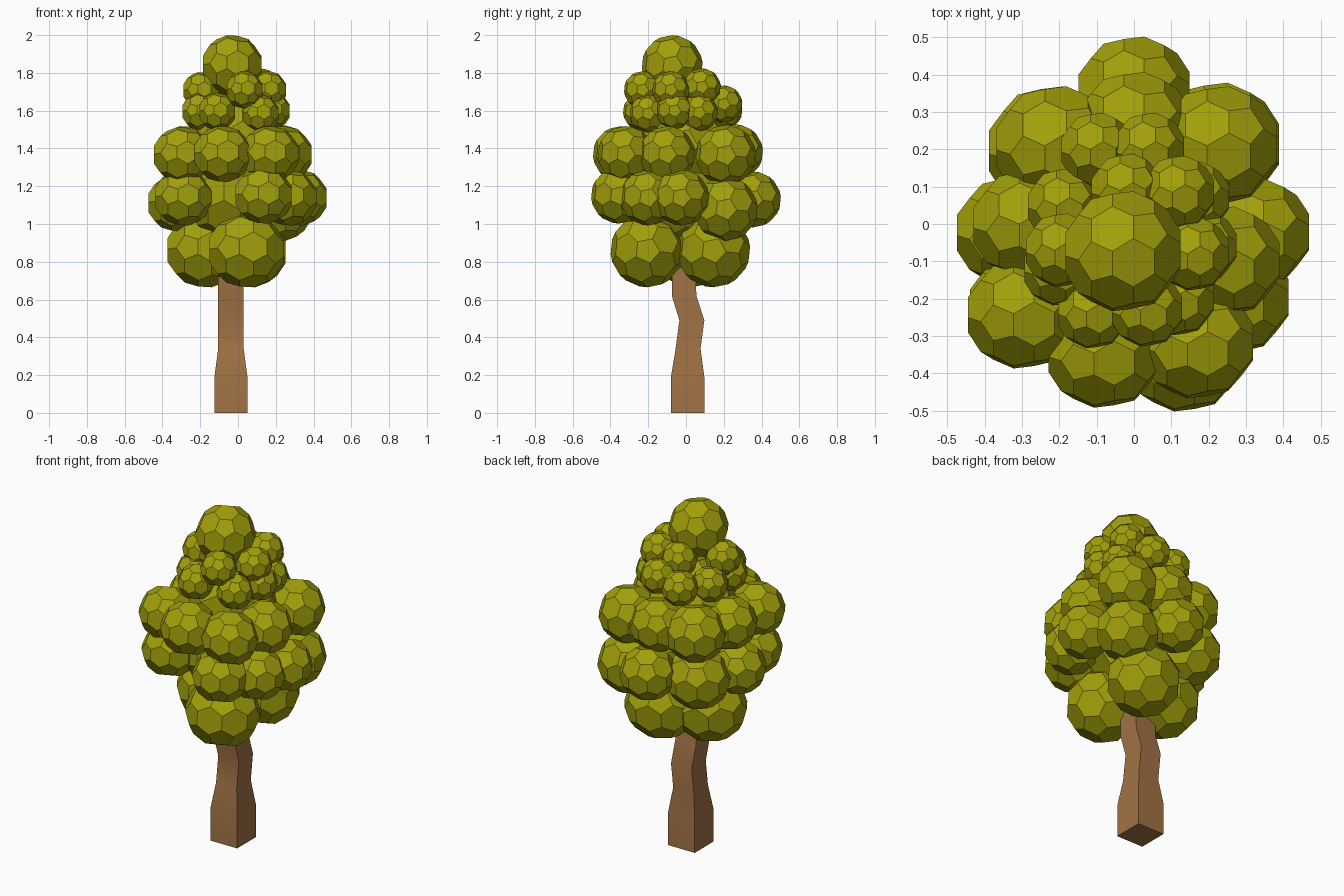
import bpy, bmesh
from math import radians
from mathutils import Vector, Matrix

if "Cube" in bpy.data.objects:
    bpy.data.objects.remove(bpy.data.objects["Cube"])


def material(name, rgb):
    m = bpy.data.materials.new(name)
    m.diffuse_color = (*rgb, 1)
    m.use_nodes = True
    m.node_tree.nodes["Principled BSDF"].inputs["Base Color"].default_value = m.diffuse_color
    return m


def add_object(name, bm, mat):
    bmesh.ops.recalc_face_normals(bm, faces=bm.faces[:])
    mesh = bpy.data.meshes.new(name)
    bm.to_mesh(mesh)
    bm.free()
    ob = bpy.data.objects.new(name, mesh)
    bpy.context.collection.objects.link(ob)
    mesh.materials.append(mat)
    return ob


leaf_mat = material("leaf_green", (0.36, 0.35, 0.003))
bark_mat = material("bark_brown", (0.36, 0.17, 0.06))

# Leaf ball: icosahedron with its corners cut off, five-sided face along x
ico = bmesh.new()
bmesh.ops.create_icosphere(ico, subdivisions=1, radius=1)
ball = bmesh.new()
for e in ico.edges:
    a, b = e.verts[0].co, e.verts[1].co
    for t in (1 / 3, 2 / 3):
        ball.verts.new(a.lerp(b, t).normalized())
ico.free()
bmesh.ops.convex_hull(ball, input=ball.verts[:])
bmesh.ops.dissolve_limit(ball, angle_limit=radians(3), verts=ball.verts[:], edges=ball.edges[:])
bmesh.ops.rotate(ball, verts=ball.verts[:], matrix=Matrix.Rotation(radians(90), 3, 'Y'))
bmesh.ops.rotate(ball, verts=ball.verts[:], matrix=Matrix.Rotation(radians(12), 3, 'X'))
ball_mesh = bpy.data.meshes.new("leaf_ball")
ball.to_mesh(ball_mesh)
ball.free()


def leaf_tier(name, r, spots, widen=1.0):
    bm = bmesh.new()
    for spot in spots:
        start = len(bm.verts)
        bm.from_mesh(ball_mesh)
        bm.verts.ensure_lookup_table()
        for v in bm.verts[start:]:
            v.co = Vector((v.co.x * widen, v.co.y, v.co.z)) * r + Vector(spot)
    return add_object(name, bm, leaf_mat)


# Crown, from bottom tier to top
leaf_tier("bottom_leaves", 0.198,
          [(0.045, -0.205, 0.86), (-0.175, 0.03, 0.86), (0.055, 0.145, 0.86)], 1.06)
leaf_tier("lower_leaves", 0.15,
          [(0.135, -0.355, 1.15), (0.265, -0.2, 1.14), (0.32, -0.025, 1.14),
           (0, 0.355, 1.13), (-0.325, -0.02, 1.11), (-0.29, -0.22, 1.14)], 1.06)
leaf_tier("lower_leaves_back", 0.172, [(0.22, 0.21, 1.08), (-0.22, 0.2, 1.1)], 1.04)
leaf_tier("middle_leaves", 0.15,
          [(0.17, -0.32, 1.37), (0.24, -0.1, 1.37), (0, 0.26, 1.38),
           (-0.28, 0, 1.37), (-0.295, -0.24, 1.365), (-0.08, -0.345, 1.37)], 1.06)
leaf_tier("middle_leaves_back", 0.162, [(0.225, 0.21, 1.365), (-0.21, 0.21, 1.365)], 1.04)
leaf_tier("inner_leaves", 0.25, [(-0.03, -0.04, 1.15), (-0.02, -0.02, 1.42)])
leaf_tier("small_leaves_low", 0.1,
          [(0.12, -0.2, 1.585), (-0.11, -0.235, 1.595), (0.18, -0.06, 1.6),
           (0.16, 0.07, 1.59), (-0.2, -0.12, 1.595), (-0.19, 0.05, 1.59),
           (-0.1, 0.2, 1.6), (0.04, 0.2, 1.635)])
leaf_tier("small_leaves_high", 0.1,
          [(0.035, -0.23, 1.71), (0.16, -0.08, 1.71), (0.12, 0.085, 1.725),
           (-0.02, 0.09, 1.71), (-0.195, -0.07, 1.705)])
leaf_tier("top_leaves", 0.164, [(-0.03, -0.073, 1.838)])

# Crooked square trunk: height, x range, y range
rings = [(0, -0.125, 0.05, -0.08, 0.097), (0.19, -0.125, 0.05, -0.08, 0.097),
         (0.34, -0.105, 0.03, -0.055, 0.077), (0.49, -0.105, 0.03, -0.035, 0.097),
         (0.62, -0.105, 0.03, -0.075, 0.055), (0.77, -0.105, 0.03, -0.075, 0.05)]
bm = bmesh.new()
loops = [[bm.verts.new(p) for p in ((x0, y0, z), (x1, y0, z), (x1, y1, z), (x0, y1, z))]
         for z, x0, x1, y0, y1 in rings]
for lo, hi in zip(loops, loops[1:]):
    for i in range(4):
        j = (i + 1) % 4
        bm.faces.new((lo[i], lo[j], hi[j], hi[i]))
bm.faces.new(loops[0][::-1])
bm.faces.new(loops[-1])
trunk = add_object("trunk", bm, bark_mat)
bpy.context.view_layer.objects.active = trunk
trunk.select_set(True)
bpy.ops.object.shade_smooth_by_angle(angle=radians(40))
bpy.data.meshes.remove(ball_mesh)
